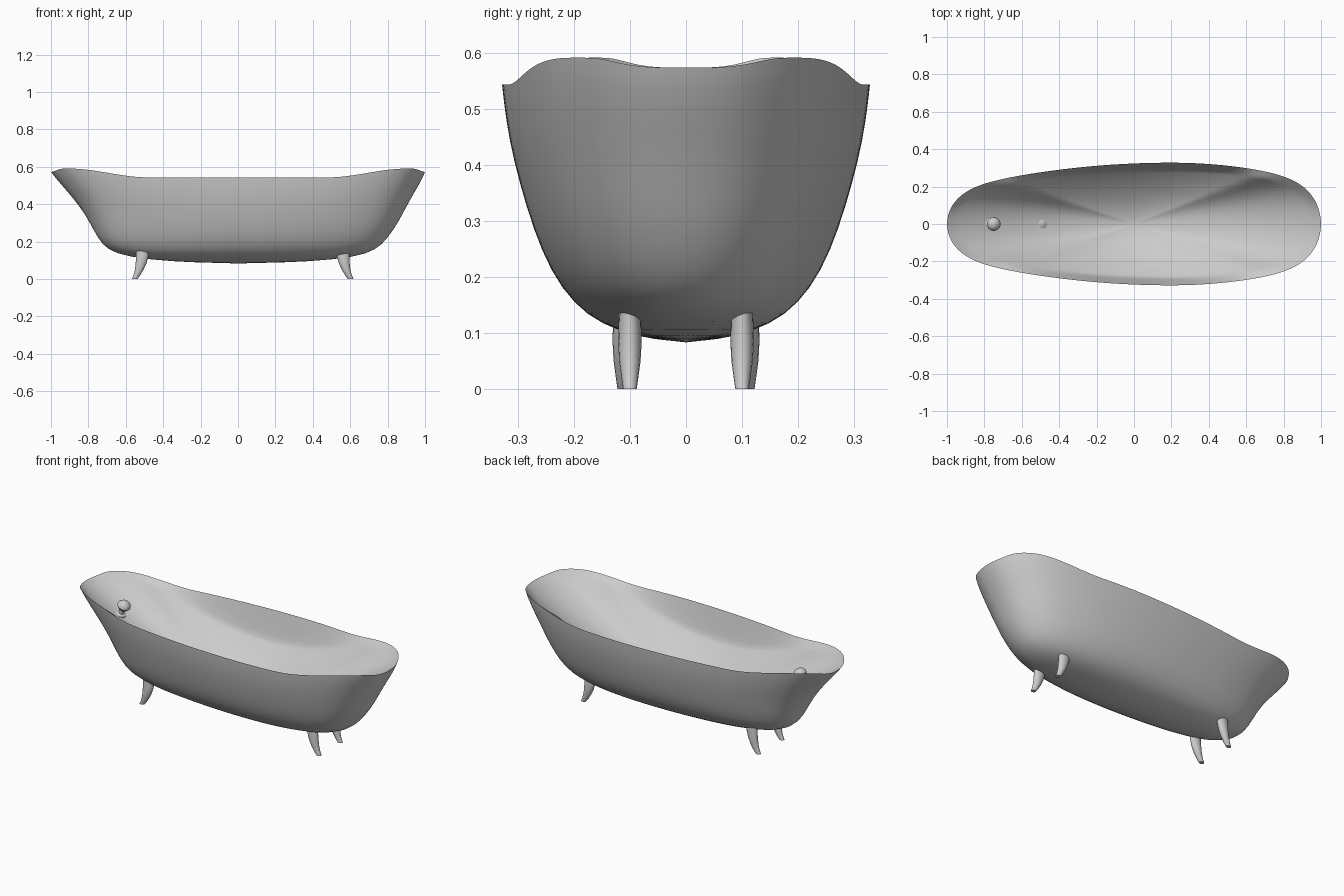
import bpy, bmesh, math
from mathutils import Vector

cube = bpy.data.objects.get("Cube")
if cube:
    bpy.data.objects.remove(cube, do_unlink=True)

enamel = bpy.data.materials.new("grey enamel")
enamel.use_nodes = True
grey = (0.6, 0.6, 0.6, 1)
enamel.diffuse_color = grey
enamel.node_tree.nodes["Principled BSDF"].inputs["Base Color"].default_value = grey


def loft(name, rings, angle=45, rim=None, tip_start=None, tip_end=None):
    """Bridge rings of points into a closed skin; ends are fans or flat caps."""
    bm = bmesh.new()
    loops = [[bm.verts.new(p) for p in ring] for ring in rings]
    n = len(loops[0])
    for a, b in zip(loops, loops[1:]):
        for i in range(n):
            j = (i + 1) % n
            bm.faces.new((a[i], a[j], b[j], b[i]))
    for loop, tip in ((loops[0], tip_start), (loops[-1], tip_end)):
        if tip is None:
            bm.faces.new(loop)
        else:
            v = bm.verts.new(tip)
            for i in range(n):
                bm.faces.new((loop[i], loop[(i + 1) % n], v))
    bmesh.ops.recalc_face_normals(bm, faces=bm.faces)
    if rim is not None:
        crease = bm.edges.layers.float.new("crease_edge")
        for i in range(n):
            bm.edges.get((loops[rim][i], loops[rim][(i + 1) % n]))[crease] = 1
    mesh = bpy.data.meshes.new(name)
    bm.to_mesh(mesh)
    bm.free()
    obj = bpy.data.objects.new(name, mesh)
    bpy.context.collection.objects.link(obj)
    mesh.materials.append(enamel)
    bpy.ops.object.select_all(action='DESELECT')
    obj.select_set(True)
    bpy.context.view_layer.objects.active = obj
    bpy.ops.object.shade_smooth_by_angle(angle=math.radians(angle))
    return obj


def smooth(a, b, x):
    t = min(max((x - a) / (b - a), 0), 1)
    return t * t * (3 - 2 * t)


# Rim: a long oval, widest off centre, swept up at both ends
BOTTOM, FLOOR = 0.083, 0.2


def rim_point(theta):
    x = math.cos(theta)
    fall = 0.18 if x > 0.2 else 0.105
    half = (0.328 - fall * (x - 0.2) ** 2) * math.sqrt(max(0, 1 - x ** 12))
    z = 0.543 + 0.048 * smooth(0.48, 0.9, abs(x)) - 0.018 * smooth(0.94, 1, abs(x))
    return Vector((x, math.copysign(half, math.sin(theta)), z))


rim = [rim_point(math.tau * i / 96) for i in range(96)]


def outer_ring(f, left, right, ky):
    return [(p.x * (right if p.x > 0 else left), p.y * ky, BOTTOM + (p.z - BOTTOM) * f)
            for p in rim]


def basin_ring(r):
    ring = []
    for p in rim:
        edge = min(0.38 + 0.36 * p.x ** 2, 0.548)
        ring.append((p.x * 0.965 * r, p.y * 0.89 * r, FLOOR + (edge - FLOOR) * r ** 1.8))
    return ring


# Tub: outer shell from the underside to the rim, then the inner basin
shell = [(0.02, 0.35, 0.38, 0.25), (0.07, 0.59, 0.63, 0.46), (0.15, 0.70, 0.74, 0.61),
         (0.275, 0.75, 0.80, 0.735), (0.44, 0.79, 0.855, 0.83), (0.62, 0.845, 0.90, 0.905),
         (0.78, 0.91, 0.945, 0.96), (0.93, 0.975, 0.987, 0.99), (1, 1, 1, 1)]
rings = [outer_ring(*s) for s in shell]
rim_index = len(rings) - 1
rings += [basin_ring(r) for r in (1, 0.97, 0.9, 0.8, 0.65, 0.5, 0.35, 0.2, 0.08)]
tub = loft("tub", rings, 50, rim_index, (0, 0, BOTTOM), (0, 0, FLOOR))
tub.modifiers.new("smooth skin", 'SUBSURF').levels = 1
tub.modifiers[0].render_levels = 1


# Feet: curved, tapering claws splayed towards the ends
def foot(name, side, shift, y):
    path = [(0.51, 0.15, 0.035, 0.018), (0.512, 0.12, 0.033, 0.020),
            (0.518, 0.085, 0.029, 0.021), (0.528, 0.05, 0.023, 0.019),
            (0.541, 0.02, 0.018, 0.015), (0.553, 0, 0.015, 0.012)]
    loft(name, [[(side * (x + shift + rx * math.cos(a)), y + ry * math.sin(a), z)
                 for a in (math.tau * i / 16 for i in range(16))]
                for x, z, rx, ry in path])


for s, label in ((-1, "front"), (1, "back")):
    foot(label + "_right_foot", -1, 0, s * 0.11)
    foot(label + "_left_foot", 1, 0.05, s * 0.1)


# Fittings: turned parts standing along an axis
def turned(name, base, axis, profile):
    q = Vector((0, 0, 1)).rotation_difference(Vector(axis))
    loft(name, [[Vector(base) + q @ Vector((r * math.cos(a), r * math.sin(a), h))
                 for a in (math.tau * i / 24 for i in range(24))]
                for h, r in profile], 40)


knob = [(0, 0.03), (0.012, 0.03), (0.018, 0.014), (0.04, 0.014), (0.05, 0.028),
        (0.065, 0.037), (0.08, 0.034), (0.092, 0.022), (0.097, 0.006)]
turned("tap_knob", (-0.775, 0, 0.425), (0.4, 0, 1), knob)
turned("drain_plug", (-0.5, 0, 0.285), (0.3, 0, 1),
       [(0, 0.036), (0.014, 0.036), (0.022, 0.028), (0.026, 0.012), (0.027, 0.004)])
